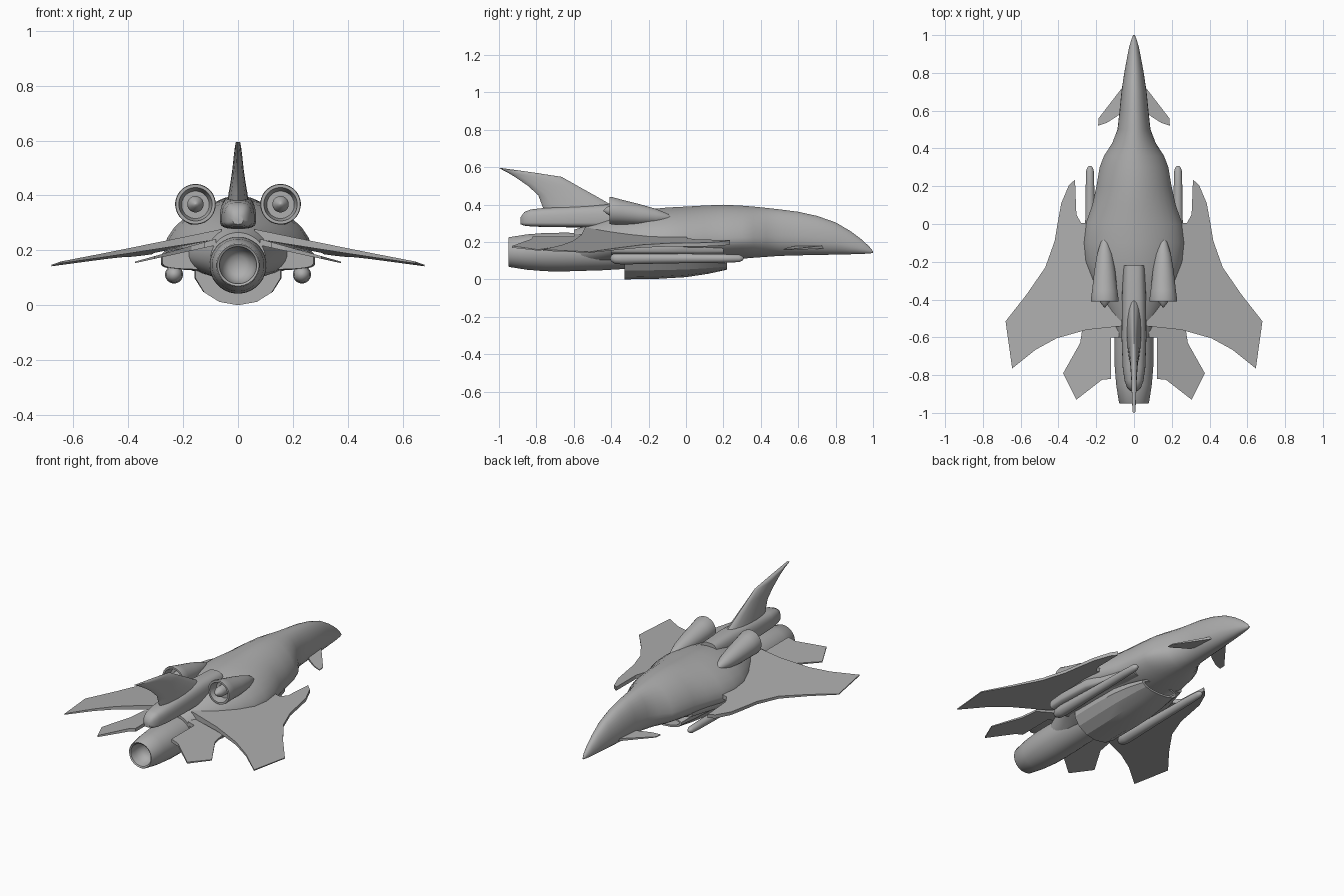
import bpy, bmesh
from math import sin, cos, pi, radians

hull = bpy.data.materials.new("hull_grey")
hull.diffuse_color = (.42, .42, .42, 1)


def finish(name, bm, angle=35):
    bmesh.ops.recalc_face_normals(bm, faces=bm.faces)
    me = bpy.data.meshes.new(name)
    bm.to_mesh(me)
    bm.free()
    me.materials.append(hull)
    ob = bpy.data.objects.new(name, me)
    bpy.context.collection.objects.link(ob)
    bpy.ops.object.select_all(action='DESELECT')
    ob.select_set(True)
    bpy.context.view_layer.objects.active = ob
    bpy.ops.object.shade_smooth_by_angle(angle=radians(angle))
    return ob


def ring(y, w, top, mid, bot, n=2.0, cx=0.0, seg=32):
    """Superellipse section across y, with separate upper and lower heights."""
    pts = []
    for i in range(seg):
        a = 2 * pi * (i + 0.5) / seg
        c, s = cos(a), sin(a)
        px = abs(c) ** (2 / n) * (1 if c > 0 else -1)
        pz = abs(s) ** (2 / n)
        z = mid + pz * (top - mid) if s > 0 else mid - pz * (mid - bot)
        pts.append((cx + w * px, y, z))
    return pts


def disc(y, r, z, cx=0.0, seg=32):
    return ring(y, r, z + r, z, z - r, 2, cx, seg)


def loft(name, rings, angle=35):
    bm = bmesh.new()
    loops = [[bm.verts.new(p) for p in r] for r in rings]
    for a, b in zip(loops, loops[1:]):
        for i in range(len(a)):
            j = (i + 1) % len(a)
            bm.faces.new((a[i], a[j], b[j], b[i]))
    bm.faces.new(loops[0])
    bm.faces.new(loops[-1])
    return finish(name, bm, angle)


def plate(name, outline, s, a, bx, by, thick, taper):
    """Flat surface: top and bottom are slanted planes closing towards the tip."""
    bm = bmesh.new()
    rows = []
    for side in (1, -1):
        rows.append([bm.verts.new((s * x, y, a + bx * x + by * y
                     + side * (thick - taper * x))) for x, y in outline])
    top, low = rows
    bm.faces.new(top)
    bm.faces.new(low)
    for i in range(len(top)):
        j = (i + 1) % len(top)
        bm.faces.new((top[i], top[j], low[j], low[i]))
    return finish(name, bm, 25)


# Fuselage: y, half width, top, widest height, bottom, roundness
body = [(1.0, .004, .150, .146, .141), (.98, .013, .175, .155, .138),
        (.94, .025, .213, .165, .136), (.88, .037, .258, .18, .134),
        (.8, .052, .305, .20, .132), (.7, .067, .340, .21, .13),
        (.6, .077, .362, .22, .128), (.5, .088, .375, .22, .125),
        (.43, .115, .383, .215, .12, 1.9), (.36, .160, .390, .21, .115, 1.8),
        (.3, .183, .395, .21, .11, 1.8), (.2, .200, .400, .205, .10, 1.8),
        (.1, .222, .396, .20, .10, 1.8), (0, .258, .390, .20, .10, 1.8),
        (-.1, .270, .385, .20, .10, 1.8), (-.2, .262, .375, .20, .10, 1.8),
        (-.3, .225, .355, .20, .095, 1.9), (-.4, .18, .330, .19, .09),
        (-.5, .13, .30, .18, .08), (-.6, .10, .265, .17, .07)]
loft("fuselage", [ring(*b) for b in body], 50)

# Flat-bottomed fairing that joins the wing roots and carries the pods
root = [(.2, .18, .2, .16, .13), (.08, .215, .21, .16, .127), (-.02, .25, .215, .16, .127),
        (-.1, .275, .215, .16, .127), (-.3, .282, .215, .16, .127), (-.4, .275, .21, .16, .13)]
loft("wing_root_fairing", [ring(*r, n=4) for r in root], 45)

# Main engine with hollow bowl nozzle
eng = [(-.25, .09, .15), (-.45, .10, .148), (-.65, .104, .146), (-.75, .103, .146),
       (-.85, .095, .146), (-.945, .08, .146), (-.95, .076, .146), (-.945, .068, .146),
       (-.91, .063, .146), (-.88, .052, .146), (-.865, .035, .146), (-.858, .012, .146)]
loft("main_engine", [disc(*e) for e in eng], 45)

# Tail boom above the engine
boom = [(-.22, .058, .392, .32, .28), (-.4, .064, .402, .31, .278), (-.6, .066, .392, .31, .278),
        (-.76, .06, .382, .31, .28), (-.83, .05, .374, .31, .283),
        (-.865, .038, .36, .31, .287), (-.885, .018, .33, .31, .295)]
loft("tail_boom", [ring(*b, n=3) for b in boom], 45)

# Tail fin: height, trailing edge, leading edge, half thickness
fin = [(.37, -.76, -.35, .04), (.41, -.775, -.42, .034), (.45, -.79, -.49, .027),
       (.5, -.845, -.58, .02), (.548, -.915, -.665, .015), (.572, -.955, -.82, .012),
       (.595, -1.0, -.985, .008)]
loft("tail_fin", [[(t * sin(2 * pi * i / 16), (r + f) / 2 + (f - r) / 2 * cos(2 * pi * i / 16), z)
                   for i in range(16)] for z, r, f, t in fin], 50)

# Belly intake with hollow mouth
belly = [(-.33, .158, .15, .125, 0), (-.15, .162, .15, .125, .003), (0, .16, .15, .12, .012),
         (.12, .145, .14, .11, .03), (.22, .125, .125, .095, .052),
         (.22, .108, .115, .095, .064), (.1, .10, .112, .095, .066)]
loft("belly_intake", [ring(*b, n=2.0, seg=14) for b in belly], 20)

wing = [(.06, 0), (.28, .005), (.305, .05), (.31, .17), (.312, .235), (.345, .205),
        (.385, .11), (.405, 0), (.42, -.09), (.47, -.23), (.57, -.375), (.68, -.515),
        (.645, -.765), (.52, -.665), (.41, -.605), (.25, -.56), (.06, -.54)]
tailplane = [(.08, -.5), (.27, -.53), (.285, -.63), (.375, -.79), (.305, -.93),
             (.17, -.825), (.122, -.82), (.122, -.6), (.08, -.6)]
canard = [(.04, .75), (.07, .712), (.187, .56), (.19, .52), (.145, .535), (.09, .57), (.04, .61)]

for s, side in ((1, "right"), (-1, "left")):
    plate(side + "_wing", wing, s, .26, -.185, -.02, .019, .024)
    plate(side + "_tailplane", tailplane, s, .25, -.25, 0, .014, .03)
    plate(side + "_canard", canard, s, .178, -.1, 0, .01, .04)

    # Upper nacelle: forward taper, rear lip and recess
    nac = [(-.07, .006, .325), (-.1, .022, .33), (-.16, .041, .336), (-.25, .056, .347),
           (-.35, .067, .361), (-.4, .074, .368), (-.41, .072, .368), (-.41, .061, .368),
           (-.36, .05, .366)]
    loft(side + "_nacelle", [disc(y, r, z, s * .155) for y, r, z in nac])
    # Pointed hub inside the nacelle
    hub = [(-.35, .03), (-.4, .03), (-.415, .024), (-.43, .013), (-.442, .002)]
    loft(side + "_nacelle_hub", [disc(y, r, .368, s * .155, 20) for y, r in hub], 50)

    # Under-wing pod
    pod = [(.308, .004), (.302, .012), (.285, .02), (.2, .023), (-.1, .027), (-.34, .033),
           (-.38, .029), (-.4, .017), (-.405, .004)]
    loft(side + "_pod", [disc(y, r, .112, s * .233, 20) for y, r in pod], 50)
